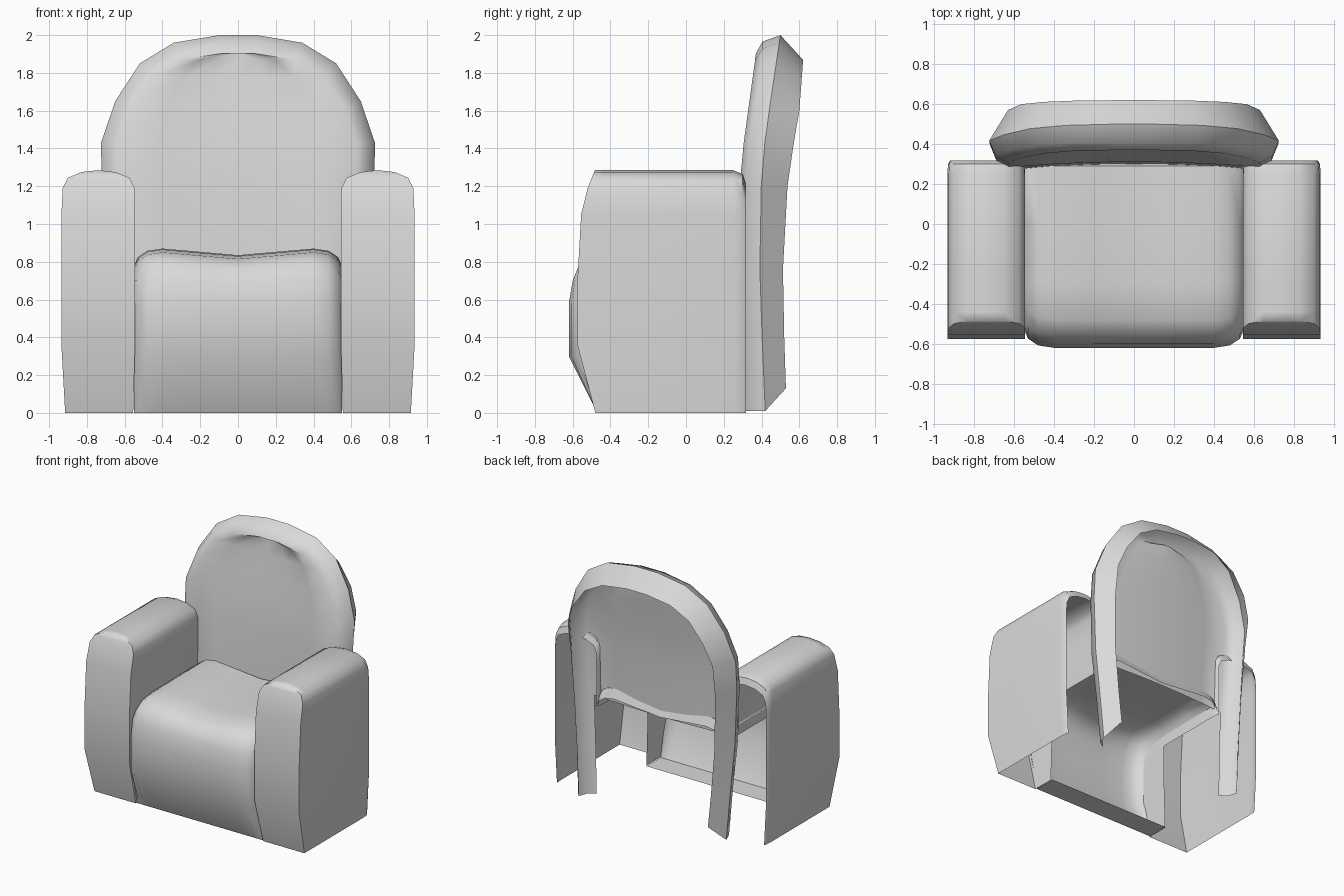
import bpy, bmesh, math
from mathutils import Vector

if "Cube" in bpy.data.objects:
    bpy.data.objects.remove(bpy.data.objects["Cube"])

mat = bpy.data.materials.new("light grey upholstery")
mat.diffuse_color = (0.7, 0.7, 0.7, 1)
mat.use_nodes = True
mat.node_tree.nodes["Principled BSDF"].inputs["Base Color"].default_value = mat.diffuse_color


def lerp(table, v):
    """Piecewise linear lookup in a list of (key, value)."""
    for (a, fa), (b, fb) in zip(table, table[1:]):
        if v <= b:
            t = max(0, (v - a) / (b - a))
            return fa + (fb - fa) * t
    return table[-1][1]


def build(name, grids, ref, angle=45):
    """Make an open shell from grids of points; skip(face centre) drops quads."""
    bm = bmesh.new()
    for rows, skip in grids:
        vs = [[bm.verts.new(p) for p in row] for row in rows]
        for r0, r1 in zip(vs, vs[1:]):
            for i in range(len(r0) - 1):
                q = [r0[i], r0[i + 1], r1[i + 1], r1[i]]
                c = sum((v.co for v in q), Vector()) / 4
                if not (skip and skip(c)):
                    bm.faces.new(q)
    bmesh.ops.delete(bm, geom=[v for v in bm.verts if not v.link_faces], context='VERTS')
    bmesh.ops.remove_doubles(bm, verts=bm.verts, dist=0.0005)
    bmesh.ops.recalc_face_normals(bm, faces=bm.faces)
    ref = Vector(ref)
    if sum(f.calc_area() * f.normal.dot(f.calc_center_median() - ref) for f in bm.faces) < 0:
        bmesh.ops.reverse_faces(bm, faces=bm.faces)
    me = bpy.data.meshes.new(name)
    bm.to_mesh(me)
    bm.free()
    ob = bpy.data.objects.new(name, me)
    bpy.context.collection.objects.link(ob)
    me.materials.append(mat)
    bpy.ops.object.select_all(action='DESELECT')
    ob.select_set(True)
    bpy.context.view_layer.objects.active = ob
    bpy.ops.object.shade_smooth_by_angle(angle=math.radians(angle))
    return ob


# Seat: side profile swept across x, pulled in at both ends, dipped in the middle
profile = [(0.32, 0.80), (0.29, 0.87), (0.0, 0.87), (-0.3, 0.865), (-0.48, 0.85), (-0.56, 0.80),
           (-0.60, 0.70), (-0.62, 0.58), (-0.62, 0.30), (-0.47, 0.0), (-0.29, 0.0)]
half = [(0.0, 0), (0.2, 0), (0.4, 0), (0.48, 0.012), (0.53, 0.045), (0.55, 0.09)]
rows = []
for x, inset in [(-x, d) for x, d in half[:0:-1]] + half:
    row = []
    for y, z in profile:
        if z > 0.75:
            z -= inset + 0.035 * max(0, 1 - abs(x) / 0.4)
        if y < -0.45 and z > 0.1:
            y += inset
        row.append((x, y, z))
    rows.append(row)
build("seat", [(rows, None)], (0, 0, 0.3))

# Arms: arch section swept along y, slanted front, open back and underside
inner = [(0.555, 0), (0.545, 0.36), (0.545, 0.7), (0.545, 1.05), (0.547, 1.19), (0.575, 1.245), (0.65, 1.275)]
outer = [(0.83, 1.275), (0.90, 1.245), (0.928, 1.19), (0.935, 1.05), (0.935, 0.7), (0.935, 0.36), (0.915, 0)]
arch = inner + [(0.74, 1.285)] + outer
front_line = [(0, -0.48), (0.36, -0.575), (0.7, -0.575), (1.05, -0.555), (1.19, -0.52), (1.29, -0.48)]


def arm_ring(s, y, shrink=0):
    return [(s * (0.74 + (x - 0.74) * (1 - shrink)), y, z - (shrink if z > 1.1 else 0)) for x, z in arch]


for side, s in (("right", 1), ("left", -1)):
    front = [(s * x, lerp(front_line, z), z) for x, z in arch]
    # slight roll from the top into the front face
    second = [(x, -0.44, z) for x, y, z in front]
    rows = [front, second, arm_ring(s, -0.3), arm_ring(s, 0.25), arm_ring(s, 0.3, 0.02), arm_ring(s, 0.317, 0.07)]
    n = len(arch)
    cap = [[front[i], front[n - 1 - i]] for i in range(n // 2)]
    cap.append([front[n // 2]] * 2)
    tip = [front[n // 2 - 1], front[n // 2], front[n // 2 + 1]]

    def hidden(c):
        return abs(c.x) < 0.6 and c.z < 0.65 and c.y > -0.32
    ob = build(side + "_arm", [(rows, hidden), (cap[:-1], None)], (s * 0.74, -0.1, 0.5))
    # small crown closing the front face
    bm = bmesh.new()
    bm.from_mesh(ob.data)
    bm.verts.ensure_lookup_table()
    crown = [min(bm.verts, key=lambda v: (v.co - Vector(p)).length) for p in tip]
    f = bm.faces.new(crown)
    f.normal_update()
    if f.normal.y > 0:
        f.normal_flip()
    f.smooth = True
    bm.to_mesh(ob.data)
    bm.free()

# Backrest: hollow arched shell with front panel, ridge rim and open rear
outline = [(0.1, 2.0), (0.34, 1.96), (0.52, 1.85), (0.65, 1.65), (0.725, 1.43),
           (0.722, 1.2), (0.70, 0.76), (0.67, 0.4), (0.645, 0.01)]
front_y = [(0, 0.31), (0.35, 0.295), (0.7, 0.27), (1.0, 0.28), (1.28, 0.285), (1.9, 0.37)]
mid_y = [(0, 0.42), (0.7, 0.39), (1.3, 0.40), (1.6, 0.44), (2, 0.50)]
rear_y = [(0.1, 0.53), (0.7, 0.51), (1.25, 0.54), (1.6, 0.60), (1.87, 0.62)]


def loop(inset, squash, ytab, low=0.01):
    pts = []
    for w, z in outline:
        z = 1.43 + (z - 1.43) * squash if z > 1.43 else max(z, low)
        pts.append((w * inset, lerp(ytab, z), z))
    return [(-x, y, z) for x, y, z in pts[::-1]] + pts


front = loop(0.87, 0.83, front_y)
near = loop(0.955, 0.94, [(z, y + 0.035) for z, y in front_y])
mid = loop(1.0, 1.0, mid_y)
rear = loop(0.87, 0.77, rear_y, 0.13)
n = len(front)
panel = []
for i in range(2, n // 2):
    a, b = Vector(front[i]), Vector(front[n - 1 - i])
    panel.append([a.lerp(b, t / 6) + Vector((0, 0.028 * (1 - (t / 3 - 1) ** 2), 0)) for t in range(7)])
build("backrest", [([front, near, mid, rear], None), (panel, None)], (0, 0.47, 1.1), 50)
